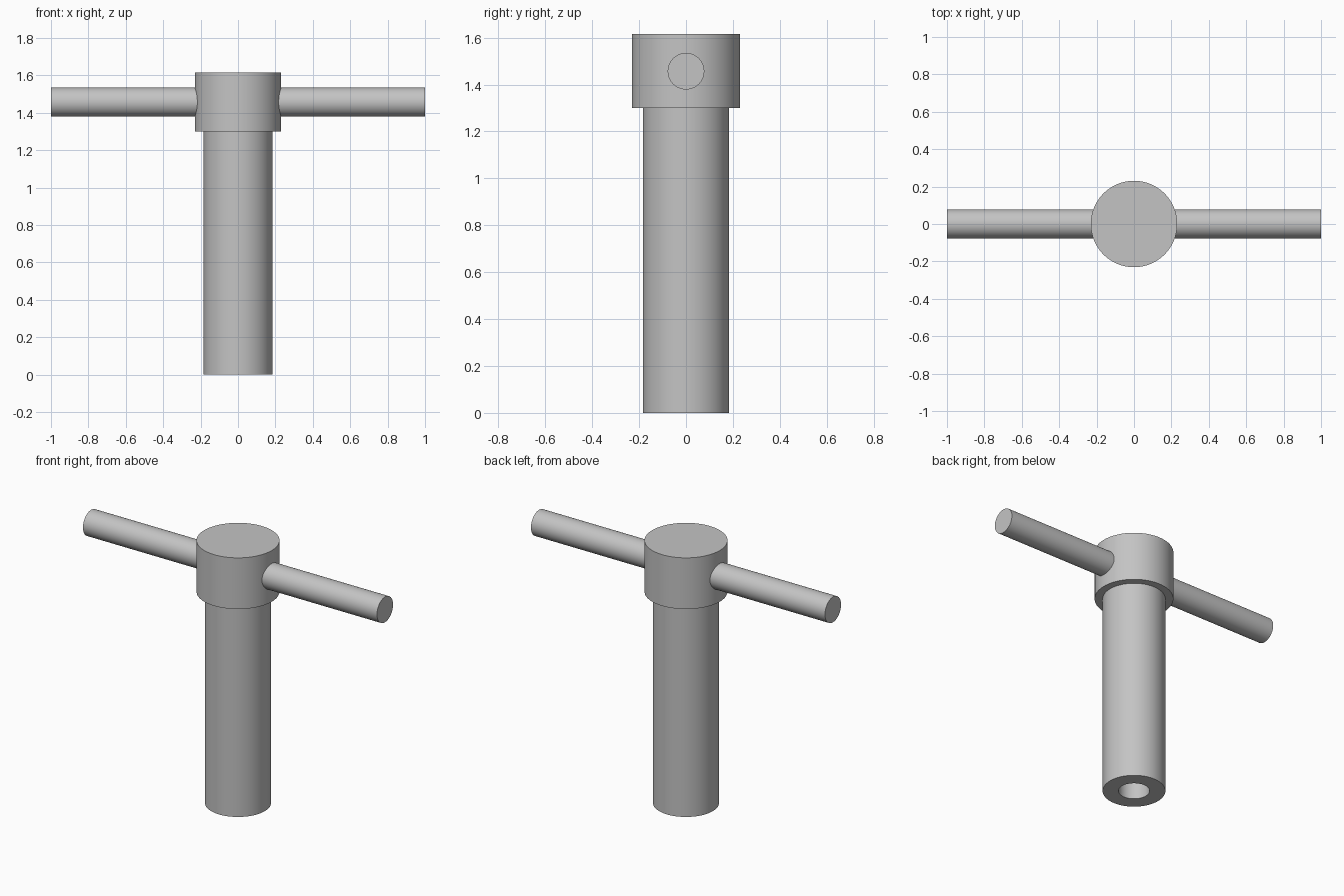
import bpy
import math

if "Cube" in bpy.data.objects:
    bpy.data.objects.remove(bpy.data.objects["Cube"], do_unlink=True)

SIDES = 96
SHAFT_R, COLLAR_R, BAR_R, HOLE_R = 0.184, 0.231, 0.078, 0.091
COLLAR_Z, TOP_Z, BAR_Z = 1.30, 1.615, 1.457
HOLE_DEPTH = 0.8

# One plain grey for the whole tool
grey = bpy.data.materials.new("steel_grey")
grey.use_nodes = True
colour = (0.55, 0.55, 0.55, 1)
grey.diffuse_color = colour
grey.node_tree.nodes["Principled BSDF"].inputs["Base Color"].default_value = colour


def lathe(name, profile):
    """Spin a (radius, height) profile round z and cap both ends."""
    verts, faces = [], []
    for r, z in profile:
        for i in range(SIDES):
            a = math.tau * i / SIDES
            verts.append((r * math.cos(a), r * math.sin(a), z))
    for k in range(len(profile) - 1):
        lo, hi = k * SIDES, (k + 1) * SIDES
        for i in range(SIDES):
            j = (i + 1) % SIDES
            faces.append((lo + i, lo + j, hi + j, hi + i))
    last = (len(profile) - 1) * SIDES
    faces.append(tuple(reversed(range(SIDES))))
    faces.append(tuple(range(last, last + SIDES)))
    mesh = bpy.data.meshes.new(name)
    mesh.from_pydata(verts, [], faces)
    mesh.materials.append(grey)
    obj = bpy.data.objects.new(name, mesh)
    bpy.context.collection.objects.link(obj)
    bpy.ops.object.select_all(action="DESELECT")
    obj.select_set(True)
    bpy.context.view_layer.objects.active = obj
    bpy.ops.object.shade_smooth_by_angle(angle=math.radians(30))
    return obj


# Shaft with a blind bore in its foot, stepping out to the collar
lathe("shaft_and_collar", [
    (HOLE_R, HOLE_DEPTH), (HOLE_R, 0), (SHAFT_R, 0), (SHAFT_R, COLLAR_Z),
    (COLLAR_R, COLLAR_Z), (COLLAR_R, TOP_Z),
])

# Cross bar through the collar
bar = lathe("cross_bar", [(BAR_R, -1), (BAR_R, 1)])
bar.rotation_euler.y = math.pi / 2
bar.location.z = BAR_Z
